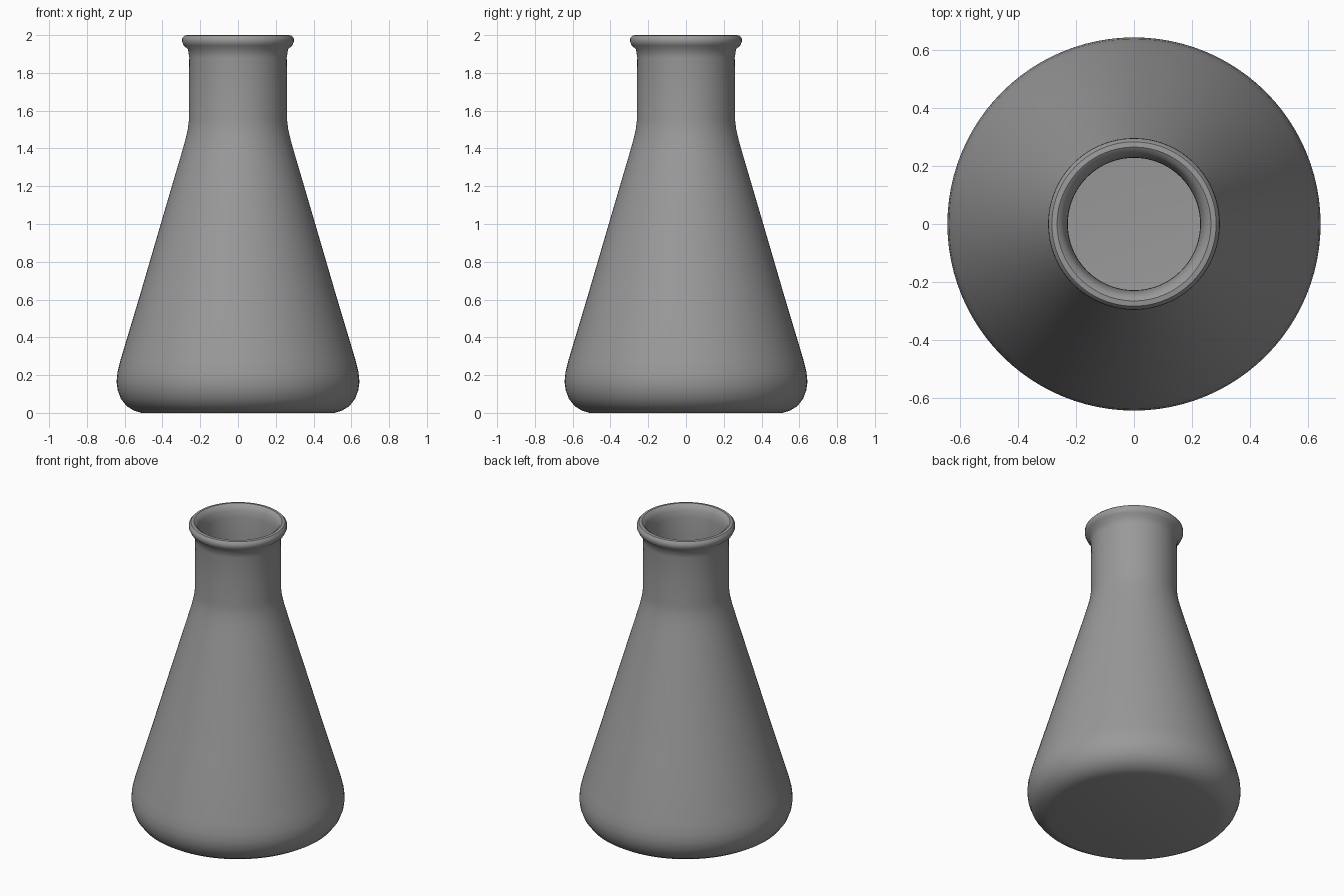
import bpy, bmesh, math

if "Cube" in bpy.data.objects:
    bpy.data.objects.remove(bpy.data.objects["Cube"])

# Flask wall: closed outer + inner profile (radius, height)
outer = [(0, 0), (0.51, 0), (0.55, 0.012), (0.59, 0.036), (0.62, 0.075), (0.637, 0.12),
         (0.643, 0.165), (0.638, 0.215), (0.622, 0.28), (0.517, 0.63), (0.409, 1.0),
         (0.303, 1.36), (0.28, 1.44), (0.266, 1.50), (0.26, 1.55), (0.26, 1.72),
         (0.258, 1.88), (0.265, 1.925), (0.287, 1.945)]
lip = [(0.296, 1.965), (0.295, 1.985), (0.283, 1.998), (0.265, 2.0), (0.25, 1.99), (0.238, 1.965)]
inner = [(0.229, 1.92), (0.228, 1.72), (0.228, 1.55), (0.236, 1.49), (0.272, 1.36),
         (0.378, 1.0), (0.486, 0.63), (0.591, 0.28), (0.607, 0.215), (0.611, 0.165),
         (0.607, 0.13), (0.592, 0.09), (0.57, 0.06), (0.54, 0.04), (0.50, 0.032), (0, 0.032)]
SEGMENTS = 96

# Revolve the profile around z
bm = bmesh.new()
profile = outer + lip + inner
verts = [bm.verts.new((r, 0, z)) for r, z in profile]
edges = [bm.edges.new(pair) for pair in zip(verts, verts[1:])]
bmesh.ops.spin(bm, geom=verts + edges, cent=(0, 0, 0), axis=(0, 0, 1),
               angle=2 * math.pi, steps=SEGMENTS, use_merge=False)
bmesh.ops.remove_doubles(bm, verts=bm.verts, dist=0.0005)
bmesh.ops.recalc_face_normals(bm, faces=bm.faces)

mesh = bpy.data.meshes.new("conical_flask")
bm.to_mesh(mesh)
bm.free()
flask = bpy.data.objects.new("conical_flask", mesh)
bpy.context.collection.objects.link(flask)

# Plain grey body
grey = bpy.data.materials.new("grey")
grey.diffuse_color = (0.32, 0.32, 0.32, 1)
grey.use_nodes = True
grey.node_tree.nodes["Principled BSDF"].inputs["Base Color"].default_value = grey.diffuse_color
mesh.materials.append(grey)

# Smooth shading
bpy.context.view_layer.objects.active = flask
flask.select_set(True)
bpy.ops.object.shade_smooth_by_angle(angle=math.radians(40))
